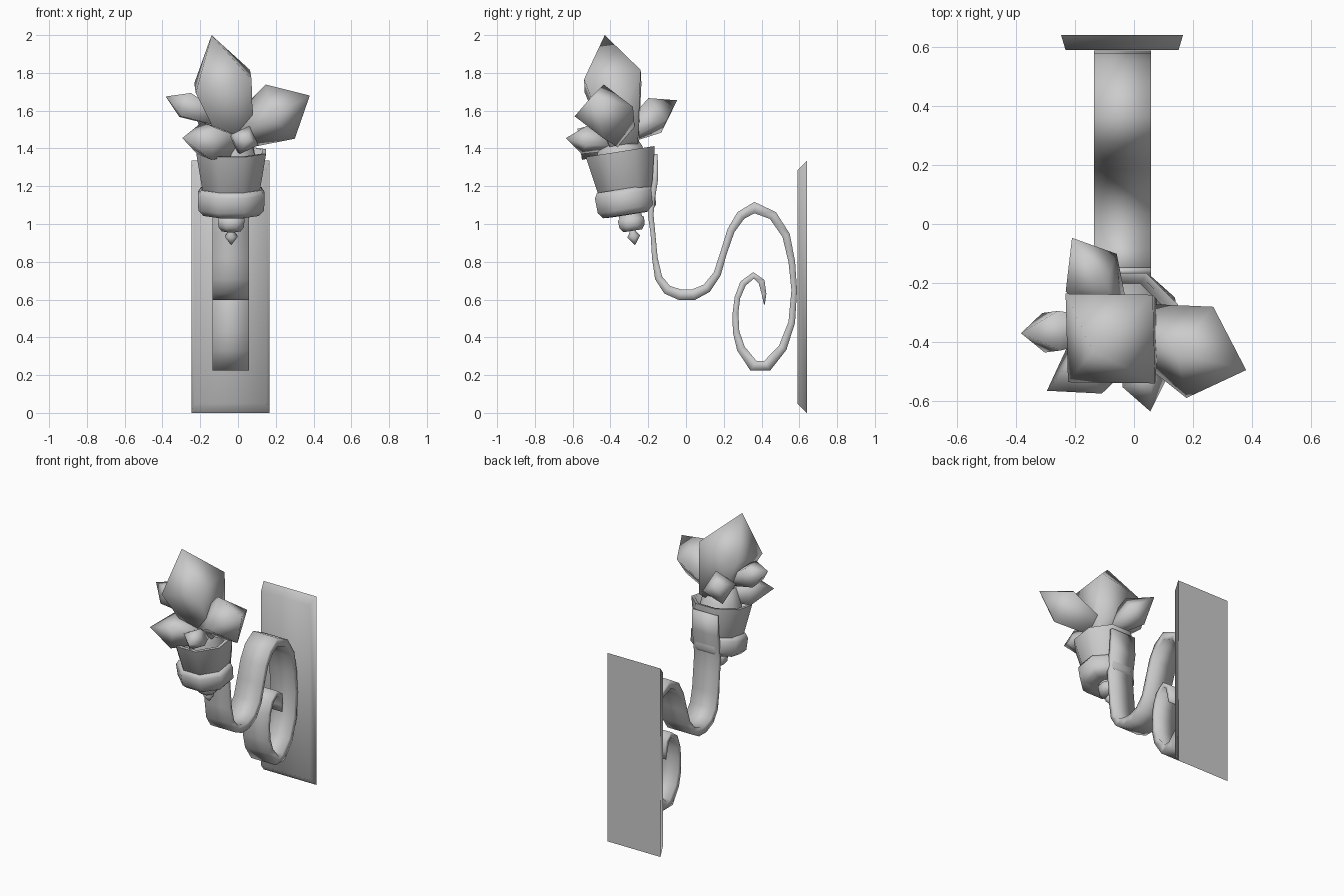
import bpy, bmesh, math
from mathutils import Vector, Matrix

if "Cube" in bpy.data.objects:
    bpy.data.objects.remove(bpy.data.objects["Cube"])

XC = -0.039  # centre line of the sconce


def make(name, verts, faces, angle):
    me = bpy.data.meshes.new(name)
    me.from_pydata([tuple(v) for v in verts], [], faces)
    bm = bmesh.new()
    bm.from_mesh(me)
    bmesh.ops.recalc_face_normals(bm, faces=bm.faces)
    bm.to_mesh(me)
    bm.free()
    ob = bpy.data.objects.new(name, me)
    bpy.context.collection.objects.link(ob)
    bpy.ops.object.select_all(action='DESELECT')
    ob.select_set(True)
    bpy.context.view_layer.objects.active = ob
    bpy.ops.object.shade_smooth_by_angle(angle=math.radians(angle))
    return ob


def skin(name, rings, angle):
    """Join equal-length closed rings and cap both ends."""
    n = len(rings[0])
    verts = [v for r in rings for v in r]
    faces = [(i * n + j, i * n + (j + 1) % n, (i + 1) * n + (j + 1) % n, (i + 1) * n + j)
             for i in range(len(rings) - 1) for j in range(n)]
    faces += [tuple(range(n)), tuple(range(len(verts) - n, len(verts)))]
    return make(name, verts, faces, angle)


# Wall plate with bevelled front edge
def plate_ring(x0, x1, y, z0, z1):
    return [Vector((x0, y, z0)), Vector((x1, y, z0)), Vector((x1, y, z1)), Vector((x0, y, z1))]


skin("wall_plate", [plate_ring(-0.247, 0.166, 0.64, 0, 1.335),
                    plate_ring(-0.232, 0.151, 0.59, 0.05, 1.285)], 80)

# Scroll arm: flat strip following a curl, (y, z, thickness)
path = [(-.16, 1.37, .02), (-.163, 1.235, .03), (-.178, 1.14, .03), (-.187, 1.05, .03),
        (-.175, .95, .025),
        (-.165, .82, .03), (-.145, .715, .04), (-.1, .652, .05), (-.03, .625, .058),
        (.04, .626, .058), (.11, .66, .05), (.165, .735, .04), (.2, .85, .035),
        (.238, .965, .04), (.29, 1.045, .05), (.362, 1.087, .06), (.46, 1.045, .048),
        (.53, .94, .042), (.56, .8, .035), (.573, .65, .03), (.56, .48, .035),
        (.512, .345, .045), (.43, .25, .06), (.357, .25, .06),
        (.291, .34, .045), (.265, .43, .035), (.262, .53, .03), (.272, .61, .03),
        (.302, .685, .035), (.358, .728, .035), (.4, .695, .035), (.413, .63, .025),
        (.415, .575, .005)]
rings = []
for i, (y, z, t) in enumerate(path):
    a, b = path[max(i - 1, 0)], path[min(i + 1, len(path) - 1)]
    d = Vector((0, b[0] - a[0], b[1] - a[1])).normalized()
    nrm = Vector((0, -d.z, d.y)) * t / 2
    c = Vector((XC, y, z))
    w = Vector((0.096, 0, 0))
    rings.append([c - w - nrm, c + w - nrm, c + w + nrm, c - w + nrm])
skin("scroll_arm", rings, 100)

# Tilted turned parts, profiles are (radius, height above finial tip)
tilt = Matrix.Translation((XC + .003, -0.27, 0.89)) @ Matrix.Rotation(math.radians(9), 4, 'X')


def lathe(name, profile, depth=1, shift=0, n=8):
    k = 1 / math.cos(math.pi / n)
    skin(name, [[tilt @ Vector((k * r * math.cos(math.tau * (j + .5) / n),
                                k * r * depth * math.sin(math.tau * (j + .5) / n) + shift, h))
                 for j in range(n)] for r, h in profile], 75)


lathe("finial", [(.002, 0), (.034, .045), (.014, .075), (.014, .1)])
lathe("lower_knob", [(.05, .075), (.068, .1), (.07, .14), (.06, .147), (.06, .18)])
lathe("cup_collar", [(.1, .162), (.147, .165), (.174, .195), (.177, .275), (.16, .302), (.12, .302)],
      .9, -.012)
lathe("cup", [(.14, .28), (.152, .3), (.185, .5), (.165, .5), (.14, .42)])
lathe("crystal_bed", [(.14, .4), (.12, .51), (.08, .6)])


# Crystals: narrow root, square shoulder, pointed tip
def crystal(name, centre, tip, r, hint, length=1.7, root=.5):
    c, t = Vector(centre), Vector(tip)
    d = (t - c).normalized()
    u = Vector(hint)
    u = (u - d * u.dot(d)).normalized()
    v = d.cross(u)
    dirs = [u, v, -u, -v]
    base = c - d * length * r
    verts = [base + q * r * root for q in dirs] + [c + q * r for q in dirs] + [t]
    faces = [(3, 2, 1, 0)]
    for j in range(4):
        k = (j + 1) % 4
        faces += [(j, k, 4 + k, 4 + j), (4 + j, 4 + k, 8)]
    make(name, verts, faces, 120)


crystal("crystal_main", (-.08, -.388, 1.755), (-.14, -.43, 2.0), .215, (1, 1, 0))
crystal("crystal_right", (.223, -.435, 1.595), (.38, -.495, 1.68), .163, (-.076, 0, .14))
crystal("crystal_left", (-.28, -.365, 1.63), (-.383, -.37, 1.675), .095, (0, .07, .07), 2.1)
crystal("crystal_front_left", (-.165, -.49, 1.44), (-.295, -.565, 1.455), .12, (.02, -.07, -.11))
crystal("crystal_front_right", (.035, -.54, 1.445), (.055, -.635, 1.455), .08, (.028, 0, .075), 2.2)
crystal("crystal_back", (-.145, -.165, 1.575), (-.21, -.047, 1.655), .11, (.095, .06, -.03))
